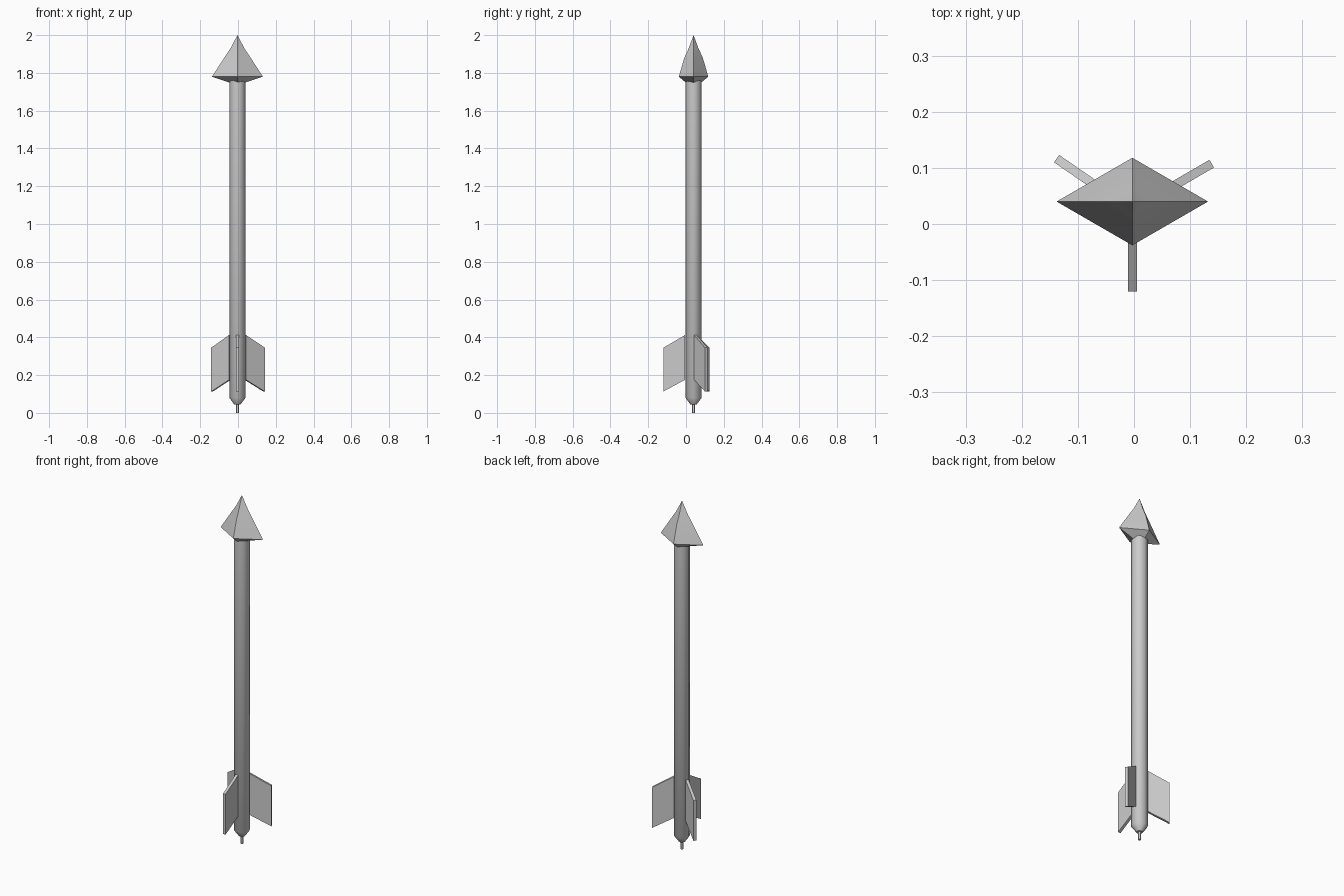
import bpy, bmesh, math
from mathutils import Vector

if "Cube" in bpy.data.objects:
    bpy.data.objects.remove(bpy.data.objects["Cube"])

CX, CY = -0.003, 0.04  # arrow axis


def make_object(name, bm, smooth=None):
    bmesh.ops.recalc_face_normals(bm, faces=bm.faces)
    mesh = bpy.data.meshes.new(name)
    bm.to_mesh(mesh)
    bm.free()
    ob = bpy.data.objects.new(name, mesh)
    bpy.context.collection.objects.link(ob)
    if smooth:
        bpy.ops.object.select_all(action='DESELECT')
        ob.select_set(True)
        bpy.context.view_layer.objects.active = ob
        bpy.ops.object.shade_smooth_by_angle(angle=math.radians(smooth))
    return ob


def loft(name, rings, sides, smooth=None):
    """Stack of elliptical rings (z, rx, ry), capped; a zero radius makes a point."""
    bm = bmesh.new()
    loops = []
    for z, rx, ry in rings:
        if rx == 0:
            loops.append([bm.verts.new((CX, CY, z))] * sides)
            continue
        loops.append([bm.verts.new((CX + rx * math.cos(i * math.tau / sides),
                                    CY + ry * math.sin(i * math.tau / sides), z))
                      for i in range(sides)])
    for a, b in zip(loops, loops[1:]):
        for i in range(sides):
            j = (i + 1) % sides
            bm.faces.new(dict.fromkeys((a[i], a[j], b[j], b[i])))
    for loop in (loops[0], loops[-1]):
        if len(set(loop)) > 2:
            bm.faces.new(loop)
    return make_object(name, bm, smooth)


def fin(name, root, tip):
    """Swept flat vane from the shaft axis out to the tip."""
    root, tip = Vector((*root, 0)), Vector((*tip, 0))
    d = tip - root
    length = d.length
    d.normalize()
    side = Vector((-d.y, d.x, 0)) * 0.008
    inner = max(length - 0.115, 0)
    profile = [(inner, 0.182), (length, 0.113), (length, 0.345), (inner, 0.42)]
    profile = [(inner, 0.175), (length, 0.113), (length, 0.345), (inner, 0.412)]
    bm = bmesh.new()
    a, b = [[bm.verts.new(root + d * r + side * s + Vector((0, 0, z)))
             for r, z in profile] for s in (-1, 1)]
    bm.faces.new(a)
    bm.faces.new(b)
    for i in range(4):
        j = (i + 1) % 4
        bm.faces.new((a[i], a[j], b[j], b[i]))
    return make_object(name, bm)


# Shaft with tapered tail
loft("shaft", [(0.045, 0.017, 0.017), (0.08, 0.043, 0.043), (1.76, 0.043, 0.043)], 8, 50)

# Thin tail pin
loft("tail_pin", [(0, 0.007, 0.007), (0.06, 0.007, 0.007)], 8, 50)

# Flattened four-sided head
loft("arrow_head", [(1.75, 0.045, 0.042), (1.78, 0.135, 0.078), (1.88, 0.070, 0.049),
                    (1.93, 0.037, 0.026), (2.0, 0, 0)], 4, 30)

# Three tail fins
fin("fin_front", (CX, CY), (CX, -0.12))
fin("fin_right", (0.0, 0.027), (0.1385, 0.1075))
fin("fin_left", (0.0, 0.0215), (-0.138, 0.1165))
